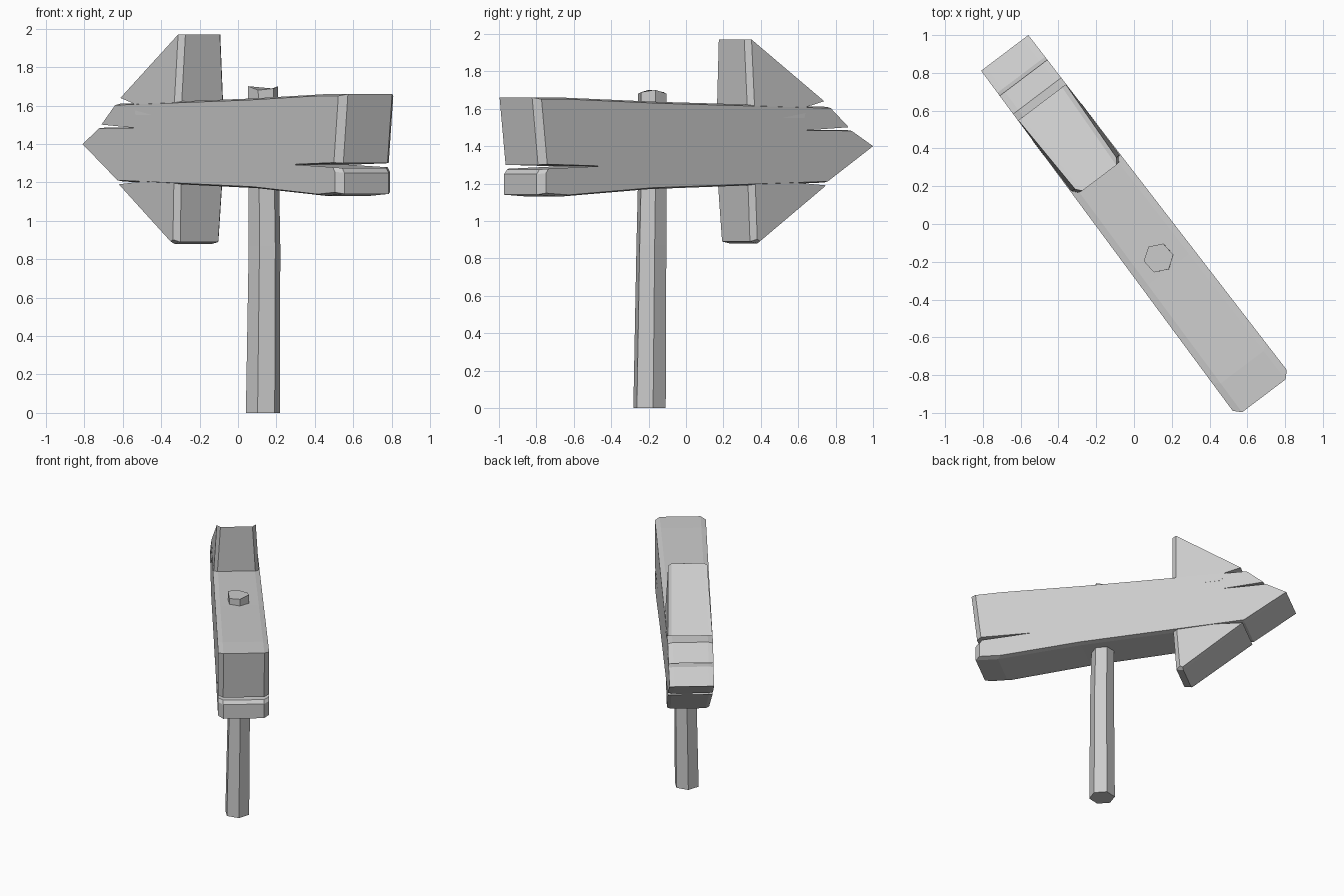
import bpy
import bmesh
import math
from mathutils import Vector

cube = bpy.data.objects.get("Cube")
if cube:
    bpy.data.objects.remove(cube, do_unlink=True)

grey = bpy.data.materials.new("plain grey")
grey.use_nodes = True
colour = (0.6, 0.6, 0.6, 1)
grey.diffuse_color = colour
grey.node_tree.nodes["Principled BSDF"].inputs["Base Color"].default_value = colour

# The sign runs diagonally: ALONG points to the arrow tip, ACROSS through the plank
ALONG = Vector((-0.603, 0.798, 0))
ACROSS = Vector((0.798, 0.603, 0))
UP = Vector((0, 0, 1))


def finish(name, rings):
    """Skin a stack of matching rings, cap both ends and add the object."""
    bm = bmesh.new()
    loops = [[bm.verts.new(p) for p in ring] for ring in rings]
    for a, b in zip(loops, loops[1:]):
        for i in range(len(a)):
            j = (i + 1) % len(a)
            bm.faces.new((a[i], a[j], b[j], b[i]))
    bm.faces.new(loops[0])
    bm.faces.new(loops[-1])
    bmesh.ops.recalc_face_normals(bm, faces=bm.faces)
    mesh = bpy.data.meshes.new(name)
    bm.to_mesh(mesh)
    bm.free()
    mesh.materials.append(grey)
    obj = bpy.data.objects.new(name, mesh)
    bpy.context.collection.objects.link(obj)


def slab(name, outline, half, chamfer, shrink):
    """Outline of (along, height) points with chamfered front and back edges."""
    rings = []
    for side, inner in ((-1, True), (-1, False), (1, False), (1, True)):
        ring = []
        for u, z in outline:
            h = half(u, z) - (0 if inner else chamfer)
            a, b = shrink(u, z) if inner else (u, z)
            ring.append(ALONG * a + UP * b + ACROSS * side * h)
        rings.append(ring)
    finish(name, rings)


# Arrow plank with split ends
slab("sign_plank",
     [(1.135, 1.40), (0.99, 1.485), (0.67, 1.487), (0.97, 1.505),
      (0.85, 1.61), (-0.3, 1.637), (-0.95, 1.66), (-1.14, 1.66),
      (-1.10, 1.30), (-0.69, 1.29), (-1.09, 1.275), (-1.11, 1.25),
      (-1.11, 1.14), (-0.95, 1.13), (-0.35, 1.17), (0.83, 1.205)],
     lambda u, z: 0.168 - 0.01 * u, 0.035,
     lambda u, z: (u * 0.968 if u < -0.8 else u, 1.39 + (z - 1.39) * 0.965))

# Upper and lower barbs of the arrowhead
slab("upper_barb",
     [(0.31, 1.55), (0.305, 1.97), (0.807, 1.64), (0.69, 1.61), (0.67, 1.55)],
     lambda u, z: 0.158 - 0.06 * (z - 1.63), 0.025,
     lambda u, z: (u + 0.03 if u < 0.5 else u, z))
slab("lower_barb",
     [(0.31, 1.27), (0.335, 0.89), (0.385, 0.88), (0.82, 1.19),
      (0.62, 1.205), (0.62, 1.27)],
     lambda u, z: 0.158 + 0.03 * (z - 1.2), 0.025,
     lambda u, z: (u + 0.03 if u < 0.35 else u, z + 0.012 if z < 1 else z))

# Six-sided post with a slight bend and an uneven top
rings = []
for x, y, z, r in ((0.13, -0.195, 0, 0.091), (0.138, -0.185, 0.87, 0.084),
                   (0.135, -0.18, 1.2, 0.081), (0.13, -0.18, 1.69, 0.08)):
    ring = []
    for i in range(6):
        t = math.radians(12 + 60 * i)
        dip = 0.012 * math.cos(2 * t) if z > 1.5 else 0
        ring.append(Vector((x + r * math.cos(t), y + r * math.sin(t), z + dip)))
    rings.append(ring)
finish("post", rings)
